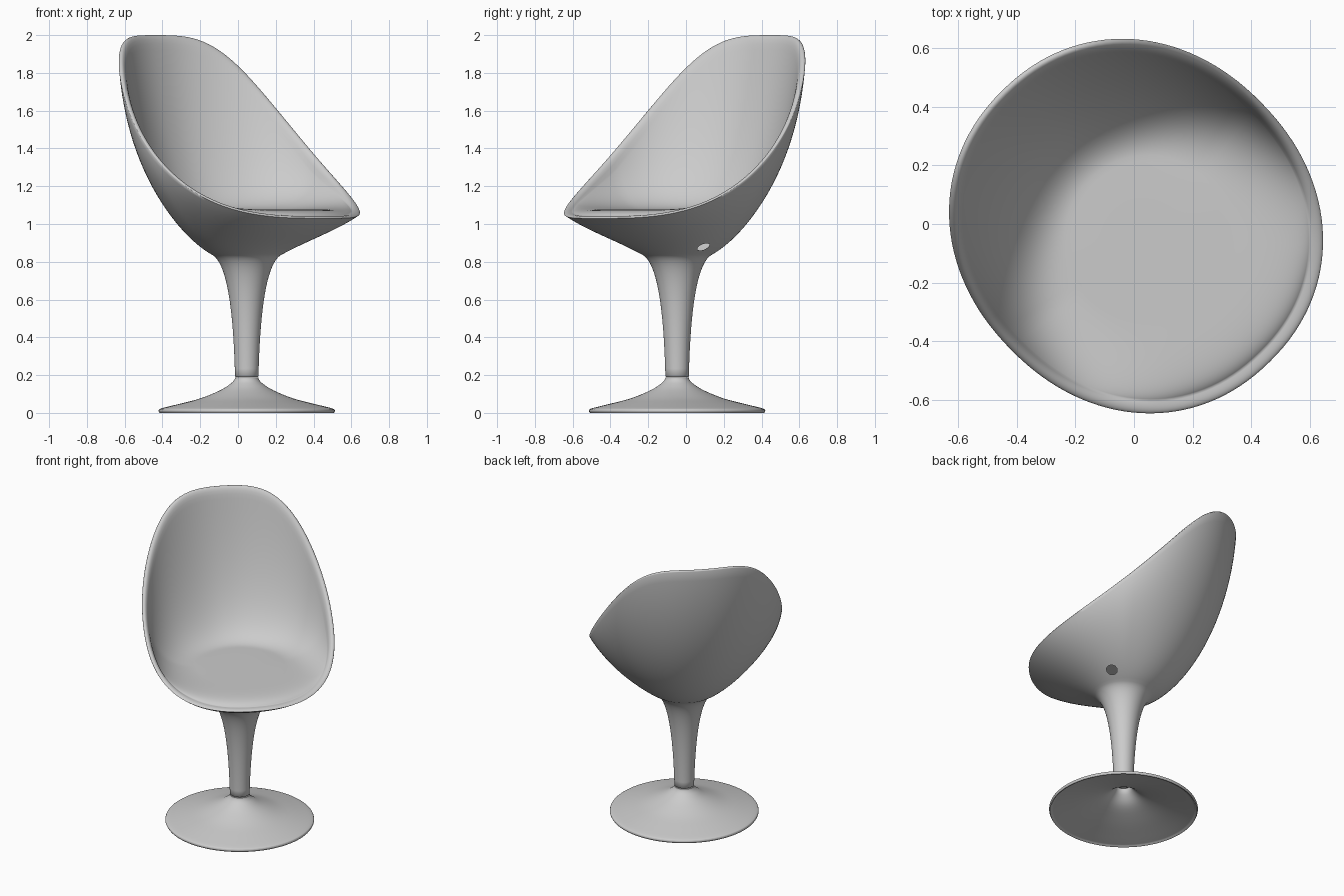
import bpy, bmesh, math
from mathutils import Vector
from mathutils.geometry import interpolate_bezier

cube = bpy.data.objects.get("Cube")
if cube:
    bpy.data.objects.remove(cube)

AXIS = Vector((0, -0.066, 0))      # centre of the pedestal
TURN = math.radians(44.5)          # the chair stands turned on the floor

grey = bpy.data.materials.new("light_grey")
grey.use_nodes = True
colour = (0.6, 0.6, 0.6, 1)
grey.diffuse_color = colour
grey.node_tree.nodes["Principled BSDF"].inputs["Base Color"].default_value = colour


def bezier(a, b, c, d, n):
    """2D profile segment as (radius, height) pairs."""
    pts = interpolate_bezier(*[Vector((p[0], p[1], 0)) for p in (a, b, c, d)], n)
    return [(p.x, p.y) for p in pts]


def spline(pts, steps):
    """Smooth open curve through the points."""
    n, out = len(pts), []
    for i in range(n - 1):
        p0, p1, p2, p3 = (pts[max(0, min(n - 1, i + k))] for k in (-1, 0, 1, 2))
        for s in range(steps):
            t = s / steps
            out.append(0.5 * (2 * p1 + (p2 - p0) * t + (2 * p0 - 5 * p1 + 4 * p2 - p3) * t * t
                              + (3 * p1 - p0 - 3 * p2 + p3) * t ** 3))
    return out + [pts[-1]]


def loft(directions, profiles):
    """Skin (radius, height) profiles placed around the pedestal axis."""
    bm = bmesh.new()
    cols = [[bm.verts.new(AXIS + d * r + Vector((0, 0, z))) for r, z in prof]
            for d, prof in zip(directions, profiles)]
    for i, col in enumerate(cols):
        nxt = cols[(i + 1) % len(cols)]
        for j in range(len(col) - 1):
            bm.faces.new((col[j], nxt[j], nxt[j + 1], col[j + 1]))
    bmesh.ops.remove_doubles(bm, verts=bm.verts, dist=0.0001)
    bmesh.ops.recalc_face_normals(bm, faces=bm.faces)
    return bm


def finish(bm, name):
    mesh = bpy.data.meshes.new(name)
    bm.to_mesh(mesh)
    bm.free()
    mesh.materials.append(grey)
    obj = bpy.data.objects.new(name, mesh)
    bpy.context.collection.objects.link(obj)
    obj.rotation_euler.z = TURN
    bpy.ops.object.select_all(action='DESELECT')
    obj.select_set(True)
    bpy.context.view_layer.objects.active = obj
    bpy.ops.object.shade_smooth_by_angle(angle=math.radians(60))


def rim_point(t):
    """Rim of the shell: a full oval seen from above, sweeping up to the back."""
    def bulge(a):
        return math.copysign(abs(a) ** .94, a)
    back = bulge(math.cos(t))
    s = (1 + back) / 2
    height = 1.03 + .962 * (s ** 1.7 + 1.6 * s ** 8 * (1 - s))
    return Vector((.6 * bulge(math.sin(t)), .65 * back - .01, height))


# Seat shell with its stem: one profile for each point of the rim
stem = [(0, .19), (.058, .19)] + bezier((.062, .193), (.07, .52), (.1, .785), (.18, .835), 24)
directions, profiles = [], []
COUNT = 128
for i in range(COUNT):
    p = rim_point(2 * math.pi * i / COUNT)
    offset = p - AXIS
    R, Z = math.hypot(offset.x, offset.y), p.z
    directions.append(Vector((offset.x, offset.y, 0)).normalized())
    h = Z - .85
    s = min(1, h / .5)                  # grows from front to sides
    b = max(0, (h - .5) / .65)          # grows from sides to back
    k = .85 + .55 * s + .6 * b
    outer = bezier(stem[-1], (.18 + .12 * k, .835 + .066 * k),
                   (R * (.7 + .24 * s), .85 + h * (.57 - .07 * b)), (R, Z), 26)
    edge = (R - .045, Z + .012 - .08 * max(0, s - .4) / .6)
    lip = bezier((R - .001, Z + .003), (R - .012, Z + .014), (R - .032, Z + .012), edge, 8)
    floor = 1.077
    inner = bezier(edge, (R * (.87 - .07 * b), floor + .38 * (Z - floor) + .03 * (1 - s)),
                   (R * (.74 - .11 * b), 1.058 + .03 * (1 - s)), (.26, floor), 26)
    profiles.append(stem + outer[1:] + lip + inner[1:] + [(.12, floor), (0, floor)])
shell = loft(directions, profiles)

# Small round opening in the underside of the shell
target = Vector((.255, -.114, .88))
centre = min((v.co for v in shell.verts), key=lambda c: (c - target).length).copy()
hole = .035
near = [f for f in shell.faces if (f.calc_center_median() - centre).length < hole]
bmesh.ops.delete(shell, geom=near, context='FACES')
for v in shell.verts:
    d = v.co - centre
    if v.is_boundary and d.length < 2 * hole:
        v.co = centre + d.normalized() * hole
finish(shell, "seat_shell_and_stem")

# Trumpet-shaped foot, hollow underneath
top = [Vector(p) for p in ((.466, .007), (.466, .014), (.452, .024), (.36, .047), (.245, .077),
                           (.14, .12), (.085, .155), (.066, .175), (.062, .187))]
under = [Vector(p) for p in ((.045, .185), (.06, .15), (.12, .1), (.24, .058), (.38, .022), (.452, .005))]
foot = [tuple(p) for p in spline(top, 4) + spline(under, 4)]
foot += [(.456, 0), (.462, 0), foot[0]]
N = 96
ring = [Vector((math.cos(a), math.sin(a), 0)) for a in (2 * math.pi * i / N for i in range(N))]
finish(loft(ring, [foot] * N), "foot")
